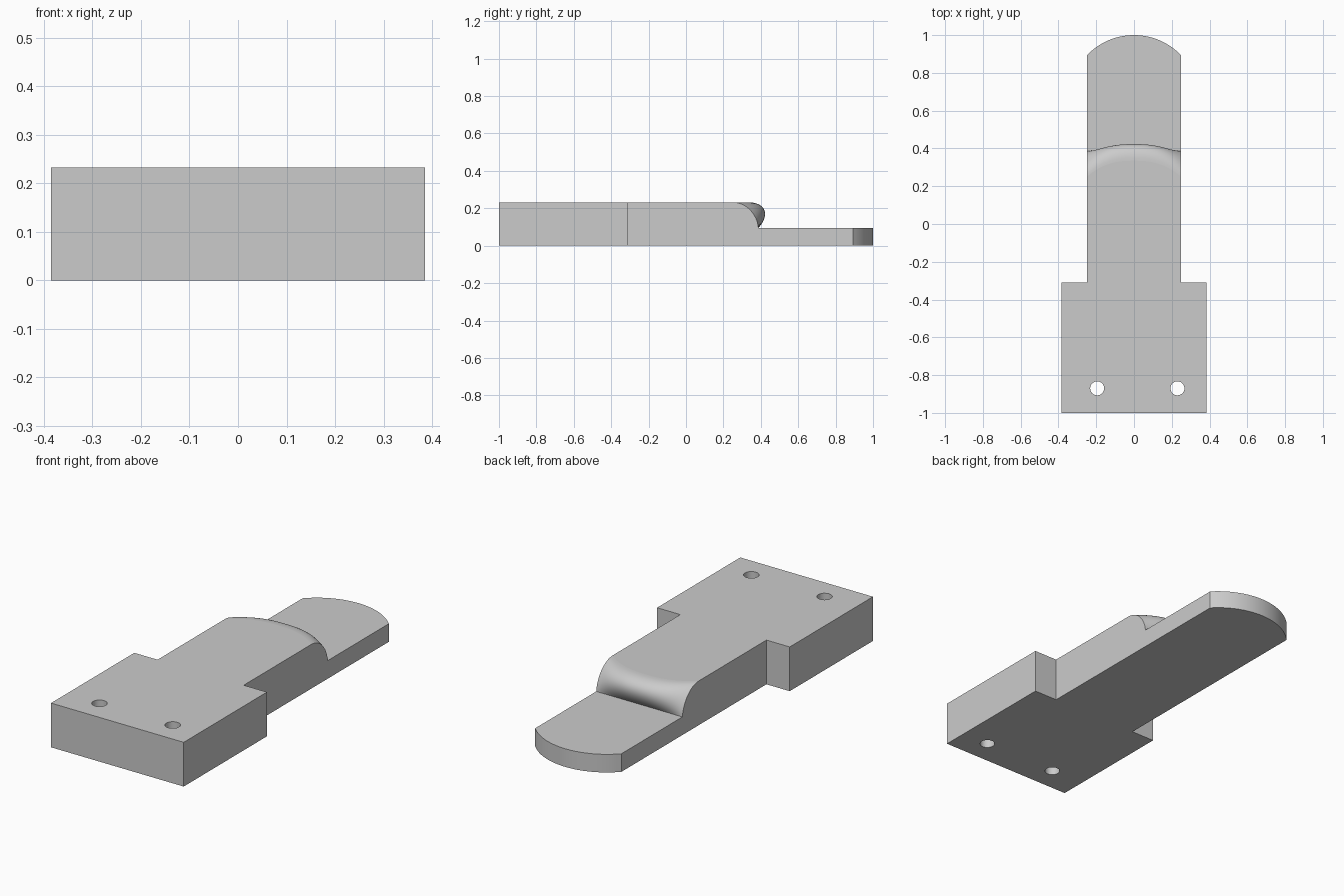
import bpy, bmesh, math
from mathutils import Vector

if "Cube" in bpy.data.objects:
    bpy.data.objects.remove(bpy.data.objects["Cube"], do_unlink=True)

HALF_PLATE, HALF_TONGUE = 0.385, 0.25
FRONT, STEP = -1.0, -0.31
TOP, LOW = 0.232, 0.095
END_RADIUS = 0.345
COLUMNS, CURVE = 32, 16

grey = bpy.data.materials.new("plain_grey")
grey.use_nodes = True
grey.diffuse_color = (0.6, 0.6, 0.6, 1)
grey.node_tree.nodes["Principled BSDF"].inputs["Base Color"].default_value = (0.6, 0.6, 0.6, 1)


def bezier(pts, t):
    """Cubic curve point."""
    s = 1 - t
    a, b, c, d = [Vector(p) for p in pts]
    return a * s**3 + b * 3 * s * s * t + c * 3 * s * t * t + d * t**3


def nose_profile(x):
    """Rounded step: a plain quarter curve at the sides, overhanging in the middle."""
    w = 1 - (abs(x) / HALF_TONGUE) ** 2.5
    side = [(0.25, TOP), (0.32, TOP), (0.38, 0.17), (0.387, LOW)]
    middle = [(0.335, TOP), (0.42, TOP), (0.455, 0.17), (0.387, LOW)]
    pts = [Vector(s).lerp(Vector(m), w) for s, m in zip(side, middle)]
    return [bezier(pts, i / CURVE) for i in range(CURVE + 1)]


def finish(name, bm):
    bmesh.ops.recalc_face_normals(bm, faces=bm.faces)
    mesh = bpy.data.meshes.new(name)
    bm.to_mesh(mesh)
    bm.free()
    mesh.materials.append(grey)
    obj = bpy.data.objects.new(name, mesh)
    bpy.context.collection.objects.link(obj)
    return obj


# Tongue: lengthwise profiles lofted across the width
bm = bmesh.new()
rows = []
for i in range(COLUMNS + 1):
    x = HALF_TONGUE * (2 * i / COLUMNS - 1)
    tip = 1 - END_RADIUS + math.sqrt(END_RADIUS**2 - x * x)
    outline = [(STEP, 0), (STEP, TOP)] + [tuple(p) for p in nose_profile(x)]
    outline += [(tip, LOW), (tip, 0)]
    rows.append([bm.verts.new((x, y, z)) for y, z in outline])
last = len(rows[0]) - 1
for a, b in zip(rows, rows[1:]):
    for j in range(1, last + 1):
        k = (j + 1) % (last + 1)
        face = bm.faces.new((a[j], b[j], b[k], a[k]))
        # Only the rounded nose and the curved end are smooth
        face.smooth = 2 <= j < 2 + CURVE or j == last - 1
bm.faces.new(rows[0])
bm.faces.new(rows[-1])

# Wide plate: shares the tongue's edge so the body is one solid
corners = [(HALF_PLATE, STEP), (HALF_PLATE, FRONT), (-HALF_PLATE, FRONT), (-HALF_PLATE, STEP)]
lower, upper = [[bm.verts.new((x, y, z)) for x, y in corners] for z in (0, TOP)]
lower_ring = [r[0] for r in rows] + lower
upper_ring = [r[1] for r in rows] + upper
bm.faces.new(lower_ring)
bm.faces.new(upper_ring)
for i in range(COLUMNS, len(lower_ring)):
    k = (i + 1) % len(lower_ring)
    bm.faces.new((lower_ring[i], lower_ring[k], upper_ring[k], upper_ring[i]))
body = finish("mounting_tongue", bm)

# Two bolt holes through the plate
bm = bmesh.new()
for x in (-0.195, 0.23):
    made = bmesh.ops.create_cone(bm, cap_ends=True, segments=32, radius1=0.037,
                                 radius2=0.037, depth=1)
    bmesh.ops.translate(bm, verts=made["verts"], vec=(x, -0.87, 0.1))
for f in bm.faces:
    f.smooth = len(f.verts) == 4
cutter = finish("hole_cutter", bm)
cutter.hide_render = True
cut = body.modifiers.new("bolt_holes", "BOOLEAN")
cut.operation, cut.solver, cut.object = "DIFFERENCE", "EXACT", cutter
bpy.context.view_layer.objects.active = body
body.select_set(True)
bpy.ops.object.modifier_apply(modifier=cut.name)
bpy.data.objects.remove(cutter, do_unlink=True)
